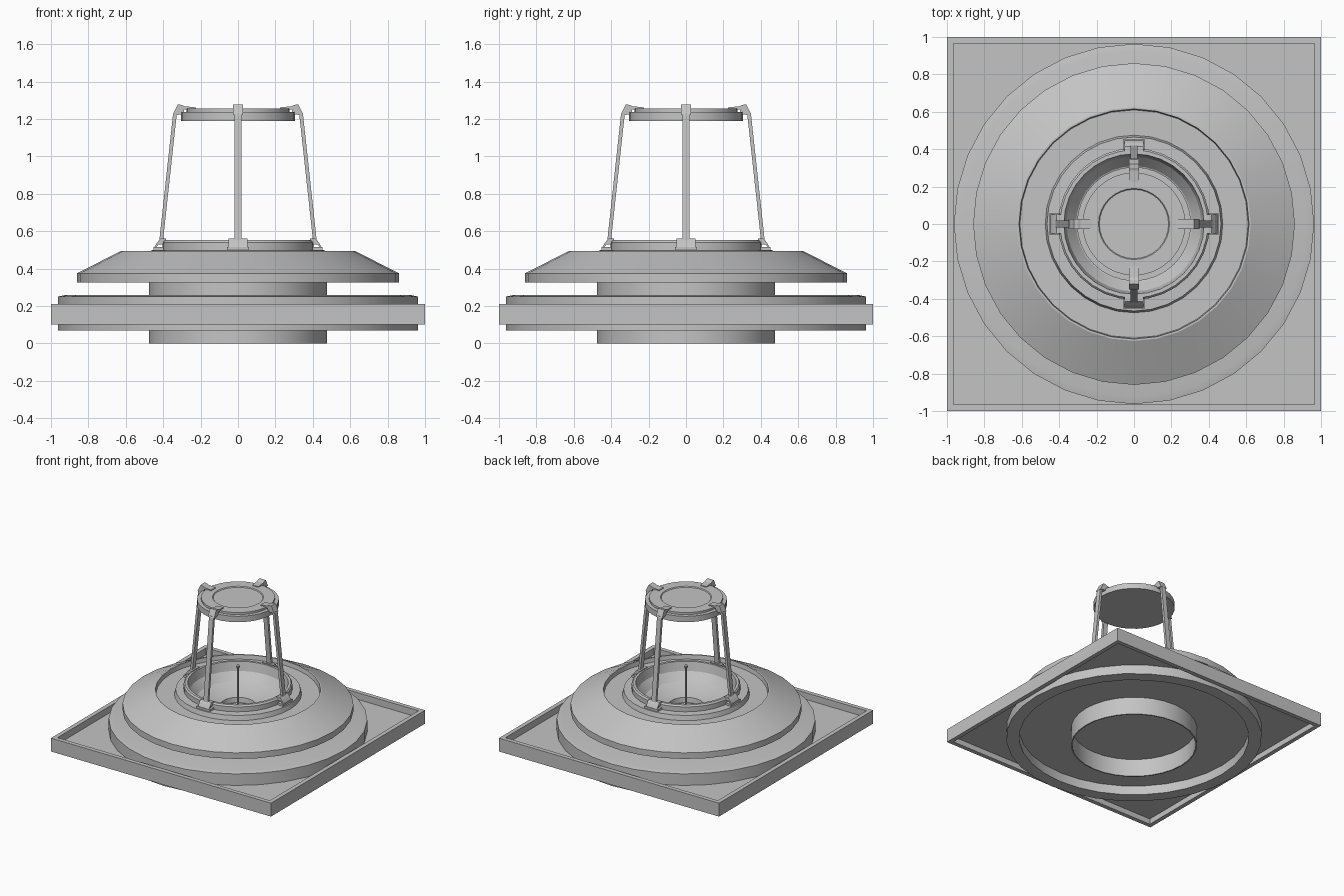
import bpy
import bmesh
import math
from mathutils import Matrix, Vector

default_cube = bpy.data.objects.get("Cube")
if default_cube:
    bpy.data.objects.remove(default_cube, do_unlink=True)

SIDES = 32

metal = bpy.data.materials.new("grey metal")
metal.use_nodes = True
grey = (0.55, 0.55, 0.55, 1)
metal.diffuse_color = grey
metal.node_tree.nodes["Principled BSDF"].inputs["Base Color"].default_value = grey


def finish(bm, name, smooth=False):
    """Turn a bmesh into a named object with the shared material."""
    bmesh.ops.remove_doubles(bm, verts=bm.verts, dist=0.0005)
    bmesh.ops.recalc_face_normals(bm, faces=bm.faces)
    mesh = bpy.data.meshes.new(name)
    bm.to_mesh(mesh)
    bm.free()
    mesh.materials.append(metal)
    obj = bpy.data.objects.new(name, mesh)
    bpy.context.collection.objects.link(obj)
    if smooth:
        bpy.ops.object.select_all(action="DESELECT")
        obj.select_set(True)
        bpy.context.view_layer.objects.active = obj
        bpy.ops.object.shade_smooth_by_angle(angle=math.radians(20))
    return obj


def lathe(name, profile, closed=True):
    """Spin a radius/height profile around the vertical axis."""
    bm = bmesh.new()
    verts = [bm.verts.new((r, 0, z)) for r, z in profile]
    pairs = list(zip(verts, verts[1:]))
    if closed:
        pairs.append((verts[-1], verts[0]))
    edges = [bm.edges.new(pair) for pair in pairs]
    bmesh.ops.spin(bm, geom=verts + edges, cent=(0, 0, 0), axis=(0, 0, 1),
                   angle=math.tau, steps=SIDES, use_duplicate=False)
    return finish(bm, name, smooth=True)


def add_prism(bm, profile, width):
    """Extrude a radial x/z outline sideways by the given width."""
    bottom = [bm.verts.new((x, -width / 2, z)) for x, z in profile]
    face = bm.faces.new(bottom)
    extruded = bmesh.ops.extrude_face_region(bm, geom=[face])["geom"]
    moved = [v for v in extruded if isinstance(v, bmesh.types.BMVert)]
    bmesh.ops.translate(bm, verts=moved, vec=Vector((0, width, 0)))


def around(name, profiles):
    """Build four copies of a part, one on each side."""
    for index, side in enumerate(("left", "back", "right", "front")):
        bm = bmesh.new()
        for profile, width in profiles:
            add_prism(bm, profile, width)
        bmesh.ops.rotate(bm, verts=bm.verts, cent=(0, 0, 0),
                         matrix=Matrix.Rotation(index * math.pi / 2, 3, "Z"))
        finish(bm, side + "_" + name)


def box(x0, x1, z0, z1):
    return [(x0, z0), (x1, z0), (x1, z1), (x0, z1)]


# Square mounting frame with a recessed panel
bm = bmesh.new()
for turn in range(4):
    rail = bmesh.new()
    add_prism(rail, box(0.965, 1, 0.10, 0.21), 2)
    rail.transform(Matrix.Rotation(turn * math.pi / 2, 4, "Z"))
    mesh = bpy.data.meshes.new("rail")
    rail.to_mesh(mesh)
    rail.free()
    bm.from_mesh(mesh)
    bpy.data.meshes.remove(mesh)
finish(bm, "square_frame")

bm = bmesh.new()
add_prism(bm, box(-0.97, 0.97, 0.145, 0.155), 1.94)
finish(bm, "frame_panel")

# Round base, hollow underneath
lathe("base_disc", [(0, 0.16), (0.865, 0.16), (0.865, 0.07), (0.963, 0.07),
                    (0.963, 0.25), (0.92, 0.26), (0, 0.26)], closed=False)

# Neck tube, open at the bottom
lathe("neck_tube", [(0.465, 0), (0.475, 0), (0.475, 0.44), (0.465, 0.44)])

# Sloping hood made of sheet, with a sunken top
lathe("hood", [(0.86, 0.325), (0.86, 0.375), (0.85, 0.38), (0.625, 0.495),
               (0.615, 0.495), (0.61, 0.46), (0.46, 0.46), (0.46, 0.44),
               (0.62, 0.44), (0.84, 0.36), (0.84, 0.325)])

# Collar and the bowl set into it
lathe("collar_and_bowl", [(0.48, 0.44), (0.465, 0.498), (0.405, 0.5), (0.405, 0.54),
                          (0.395, 0.552), (0.375, 0.552), (0.36, 0.48), (0.31, 0.42),
                          (0.22, 0.385), (0.13, 0.37), (0.125, 0.33), (0, 0.33),
                          (0, 0.3), (0.44, 0.3)], closed=False)

# Central spindle with a small ball
lathe("spindle", [(0, 0.33), (0.007, 0.33), (0.007, 0.67), (0.014, 0.68),
                  (0.014, 0.69), (0.007, 0.7), (0, 0.7)], closed=False)

# Raised cap
lathe("cap", [(0, 1.19), (0.305, 1.19), (0.305, 1.238), (0.275, 1.238),
              (0.275, 1.255), (0.19, 1.255), (0.185, 1.248), (0, 1.248)], closed=False)

# Four supports with feet, clips and brackets
around("support_leg", [([(0.403, 0.53), (0.423, 0.53), (0.347, 1.23), (0.327, 1.23)], 0.04)])
around("foot", [
    (box(0.39, 0.452, 0.495, 0.515), 0.12),
    ([(0.385, 0.53), (0.425, 0.53), (0.44, 0.51), (0.447, 0.515),
      (0.432, 0.54), (0.415, 0.56), (0.385, 0.56)], 0.1),
])
around("bracket", [
    ([(0.29, 1.225), (0.35, 1.22), (0.322, 1.278), (0.3, 1.275),
      (0.285, 1.268), (0.225, 1.262), (0.225, 1.25), (0.29, 1.25)], 0.056),
])
